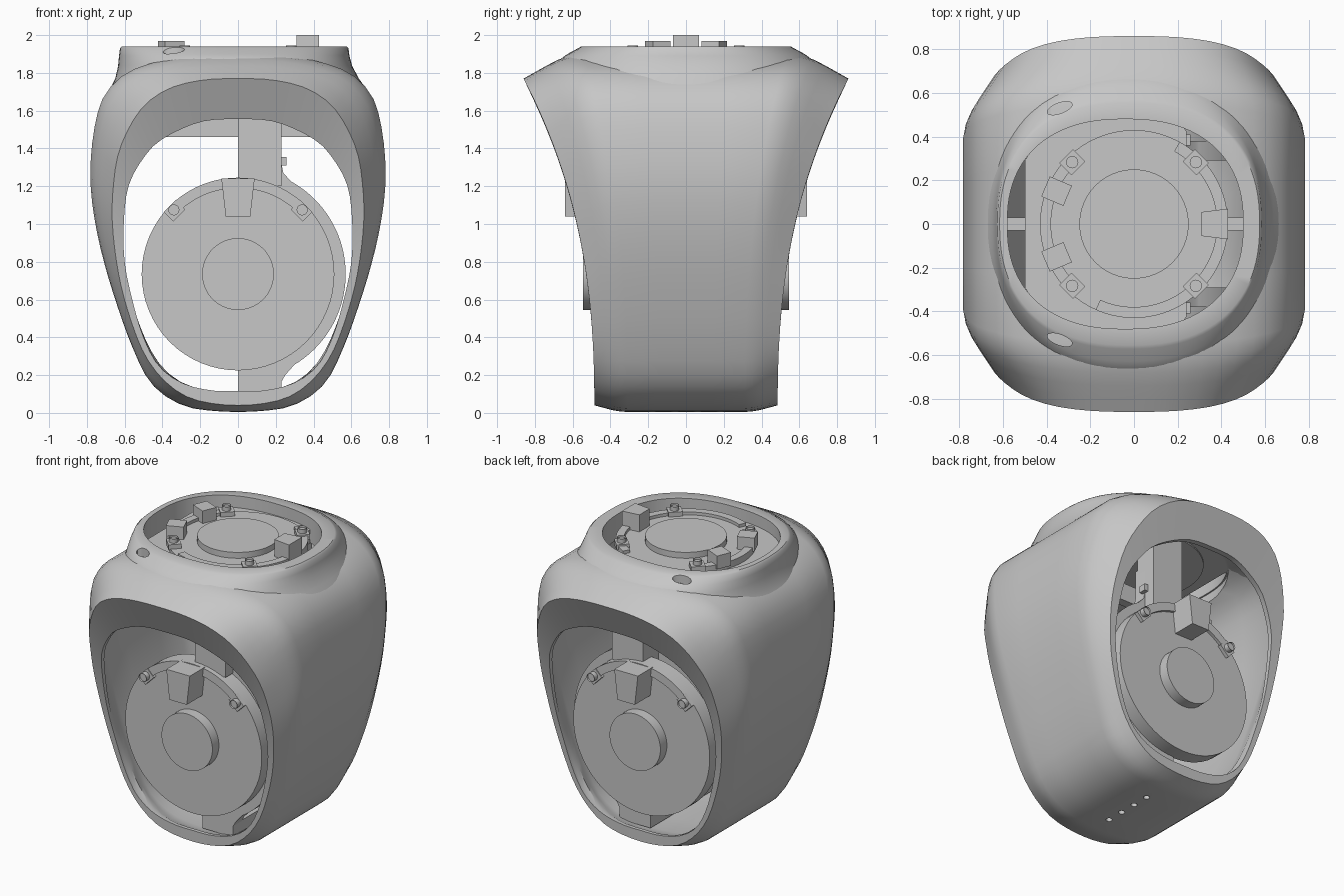
import bpy, bmesh, math
from mathutils import Matrix, Vector

cube = bpy.data.objects.get("Cube")
if cube:
    bpy.data.objects.remove(cube)

grey = bpy.data.materials.new("plain_grey")
grey.use_nodes = True
grey.diffuse_color = (0.57, 0.57, 0.57, 1)
grey.node_tree.nodes["Principled BSDF"].inputs["Base Color"].default_value = (0.57, 0.57, 0.57, 1)


def finish(name, bm):
    bmesh.ops.recalc_face_normals(bm, faces=bm.faces)
    mesh = bpy.data.meshes.new(name)
    bm.to_mesh(mesh)
    bm.free()
    mesh.materials.append(grey)
    obj = bpy.data.objects.new(name, mesh)
    bpy.context.collection.objects.link(obj)
    return obj


def smooth(obj, degrees=30):
    bpy.ops.object.select_all(action='DESELECT')
    obj.select_set(True)
    bpy.context.view_layer.objects.active = obj
    bpy.ops.object.shade_smooth_by_angle(angle=math.radians(degrees))


def torus_grid(name, rings):
    """Skin a closed loop of closed rings."""
    bm = bmesh.new()
    rows = [[bm.verts.new(p) for p in ring] for ring in rings]
    n = len(rows[0])
    for a, b in zip(rows, rows[1:] + rows[:1]):
        for i in range(n):
            j = (i + 1) % n
            bm.faces.new((a[i], a[j], b[j], b[i]))
    return finish(name, bm)


def prism(name, outline, low, high, place=Matrix(), socket=0):
    """Extrude an outline, with an optional sunk socket in its top."""
    bm = bmesh.new()
    bottom = [bm.verts.new((x, y, low)) for x, y in outline]
    top = [bm.verts.new((x, y, high)) for x, y in outline]
    n = len(outline)
    bm.faces.new(bottom[::-1])
    cap = bm.faces.new(top)
    for i in range(n):
        j = (i + 1) % n
        bm.faces.new((bottom[i], bottom[j], top[j], top[i]))
    if socket:
        bmesh.ops.inset_region(bm, faces=[cap], thickness=socket)
        bmesh.ops.translate(bm, verts=cap.verts, vec=(0, 0, -socket))
    bm.transform(place)
    obj = finish(name, bm)
    smooth(obj)
    return obj


def arc(r, start=0, end=360, steps=64, cx=0, cy=0):
    full = end - start == 360
    count = steps if full else steps + 1
    angles = [math.radians(start + (end - start) * i / steps) for i in range(count)]
    return [(cx + r * math.cos(a), cy + r * math.sin(a)) for a in angles]


def band(r1, r2, start, end):
    return arc(r2, start, end) + arc(r1, start, end)[::-1]


def rect(x1, x2, y1, y2):
    return [(x1, y1), (x2, y1), (x2, y2), (x1, y2)]


def radial_block(angle, r1, r2, w1, w2):
    spin = Matrix.Rotation(math.radians(angle), 2)
    pts = [(r1, -w1), (r2, -w2), (r2, w2), (r1, w1)]
    return [tuple(spin @ Vector(p)) for p in pts]


def superellipse(cx, rx, ry, power=2.35, steps=96):
    pts = []
    for i in range(steps):
        a = math.tau * i / steps
        c, s = math.cos(a), math.sin(a)
        pts.append((cx + rx * math.copysign(abs(c) ** (2 / power), c),
                    ry * math.copysign(abs(s) ** (2 / power), s)))
    return pts


def contour(half, steps=36):
    """Smooth mirrored contour, evenly spaced from bottom centre to top."""
    p = [Vector(q) for q in half]
    p = [Vector((-p[1].x, p[1].y))] + p + [Vector((-p[-2].x, p[-2].y))]
    fine = []
    for a, b, c, d in zip(p, p[1:], p[2:], p[3:]):
        for k in range(12):
            t = k / 12
            fine.append(0.5 * (2 * b + (c - a) * t + (2 * a - 5 * b + 4 * c - d) * t * t
                               + (3 * b - a - 3 * c + d) * t ** 3))
    fine.append(p[-2])
    run = [0]
    for a, b in zip(fine, fine[1:]):
        run.append(run[-1] + (b - a).length)
    out, k = [], 0
    for i in range(steps + 1):
        s = run[-1] * i / steps
        while k < len(run) - 2 and run[k + 1] < s:
            k += 1
        out.append(fine[k].lerp(fine[k + 1], (s - run[k]) / (run[k + 1] - run[k])))
    return out + [Vector((-q.x, q.y)) for q in out[-2:0:-1]]


def cut(obj, cutter):
    mod = obj.modifiers.new("cut", 'BOOLEAN')
    mod.object = cutter
    mod.operation = 'DIFFERENCE'
    mod.solver = 'EXACT'
    bpy.ops.object.select_all(action='DESELECT')
    bpy.context.view_layer.objects.active = obj
    bpy.ops.object.modifier_apply(modifier=mod.name)
    bpy.data.objects.remove(cutter)


# Outer shell: thin egg section, drawn in towards curved front and back cuts
body = contour([(0, .005), (.15, .012), (.28, .035), (.4, .1), (.49, .2), (.58, .4), (.65, .6),
                (.71, .8), (.755, 1), (.78, 1.2), (.775, 1.4), (.74, 1.6), (.68, 1.72),
                (.55, 1.82), (.3, 1.885), (0, 1.9)])
rim = contour([(0, .04), (.15, .052), (.28, .09), (.4, .18), (.5, .32), (.58, .53), (.635, .75),
               (.665, 1), (.66, 1.2), (.625, 1.4), (.52, 1.6), (.38, 1.71), (.2, 1.76), (0, 1.77)])
opening = contour([(0, .115), (.15, .12), (.3, .16), (.42, .25), (.5, .4), (.56, .6), (.6, .8),
                   (.605, 1), (.58, 1.2), (.5, 1.35), (.4, 1.45), (.2, 1.54), (0, 1.555)])


def reach(z):
    return 0.485 + 0.375 * (max(z, 0) / 1.77) ** 2.45


def wall_ring(s, w, scale=1.0):
    """Ring of the egg at depth s, blended by w towards the rim."""
    ring = []
    for m, r in zip(body, rim):
        q = m.lerp(r, w)
        ring.append((q.x * scale, s * reach(r.y), 1 + (q.y - 1) * scale))
    return ring


def lip_ring(s):
    return [(q.x, s * reach(q.y), q.y) for q in opening]


blend = [(1, 1), (.93, .74), (.86, .48), (.79, .24), (.72, .08), (.64, 0), (.3, 0)]
outside = [wall_ring(-s, w) for s, w in blend] + [wall_ring(s, w) for s, w in blend[::-1]]
inner = [(.9, .66), (.8, .28), (.7, .05), (.3, 0)]
inside = [wall_ring(s, w, .93) for s, w in inner] + [wall_ring(-s, w, .93) for s, w in inner[::-1]]
shell = torus_grid("outer_shell", outside + [lip_ring(1), lip_ring(.95)] + inside
                   + [lip_ring(-.95), lip_ring(-1)])
cut(shell, prism("collar_cutter", superellipse(-.04, .55, .49), 1.3, 2.2))
for i in range(4):
    cut(shell, prism("vent_cutter", arc(.02, steps=16, cx=.05, cy=-.18 + .12 * i), -.1, .3))
smooth(shell)

# Flared collar around the top opening, its skirt drooping towards the sides
profile = [(1.94, -.02, .595, .555, 0), (1.93, -.02, .605, .572, 0), (1.9, -.02, .61, .628, .01),
           (1.865, -.015, .62, .675, .03), (1.82, -.005, .645, .7, .05),
           (1.79, 0, .675, .7, .07), (1.77, 0, .705, .7, .1),
           (1.77, -.03, .56, .5, 0), (1.77, -.04, .54, .48, 0), (1.94, -.04, .54, .48, 0)]
collar = torus_grid("top_collar", [[(x, y, z - droop * ((x - c) / rx) ** 2)
                                    for x, y in superellipse(c, rx, ry)]
                                   for z, c, rx, ry, droop in profile])
for side in (-1, 1):
    tilt = Matrix.Translation((-.34, side * .53, 1.9)) @ Matrix.Rotation(side * .35, 4, 'Z')
    cut(collar, prism("slot_cutter", [(x, y * .4) for x, y in arc(.06, steps=24)], -.03, .1, tilt))
smooth(collar, 40)

# Top motor
prism("top_motor_body", arc(.43), 1.76, 1.885)
prism("top_motor_hub", arc(.25), 1.88, 1.925)
prism("top_mount_plate", [(max(-.5, min(.24, x)), y) for x, y in superellipse(-.04, .54, .48)],
      1.77, 1.86)
prism("top_flange_right", band(.38, .43, -114, 61), 1.88, 1.905)
prism("top_flange_left", band(.38, .43, 133, 227), 1.88, 1.905)
prism("top_connector", radial_block(0, .31, .43, .055, .07), 1.88, 2.0)
for angle in (157, 203):
    prism("top_stop_block", radial_block(angle, .33, .44, .05, .05), 1.88, 1.97)
for angle in range(45, 360, 90):
    a = math.radians(angle)
    prism("top_screw_tab", radial_block(angle, .36, .44, .045, .045), 1.88, 1.915)
    prism("top_screw", arc(.028, steps=20, cx=.4 * math.cos(a), cy=.4 * math.sin(a)),
          1.9, 1.945, socket=.014)
prism("cross_beam", rect(-.6, .6, -.03, .03), 1.46, 1.58)

# Front and back motors with their half brackets, mirrored across y
bracket = ([(0, .165), (.23, .165), (.25, .2)] + arc(.56, -59, 61, cx=.01, cy=.735)
           + [(.24, 1.27), (.23, 1.32), (.23, 1.5), (0, 1.5)])
for label, side in (("front", -1), ("back", 1)):
    face = Matrix(((1, 0, 0, 0), (0, 0, side, 0), (0, 1, 0, 0), (0, 0, 0, 1)))
    wheel = face @ Matrix.Translation((0, .735, 0))
    prism(label + "_motor_body", arc(.51), .37, .475, wheel)
    prism(label + "_motor_hub", arc(.19), .47, .545, wheel)
    prism(label + "_flange", band(.455, .51, 43, 137), .47, .495, wheel)
    prism(label + "_connector", radial_block(90, .305, .505, .065, .088), .47, .64, wheel)
    for angle in (45, 135):
        a = math.radians(angle)
        prism(label + "_screw_tab", radial_block(angle, .44, .51, .045, .045), .47, .5, wheel)
        prism(label + "_screw", arc(.029, steps=20, cx=.48 * math.cos(a), cy=.48 * math.sin(a)),
              .49, .535, wheel, socket=.014)
    prism(label + "_bracket", bracket, .29, .38, face)
    prism(label + "_post", rect(0, .23, 1.2, 1.8), .31, .46, face)
    prism(label + "_post_bolt", rect(.225, .258, 1.31, 1.355), .36, .41, face)

# Base support
prism("base_slab", rect(0, .23, -.38, .38), .09, .17)
